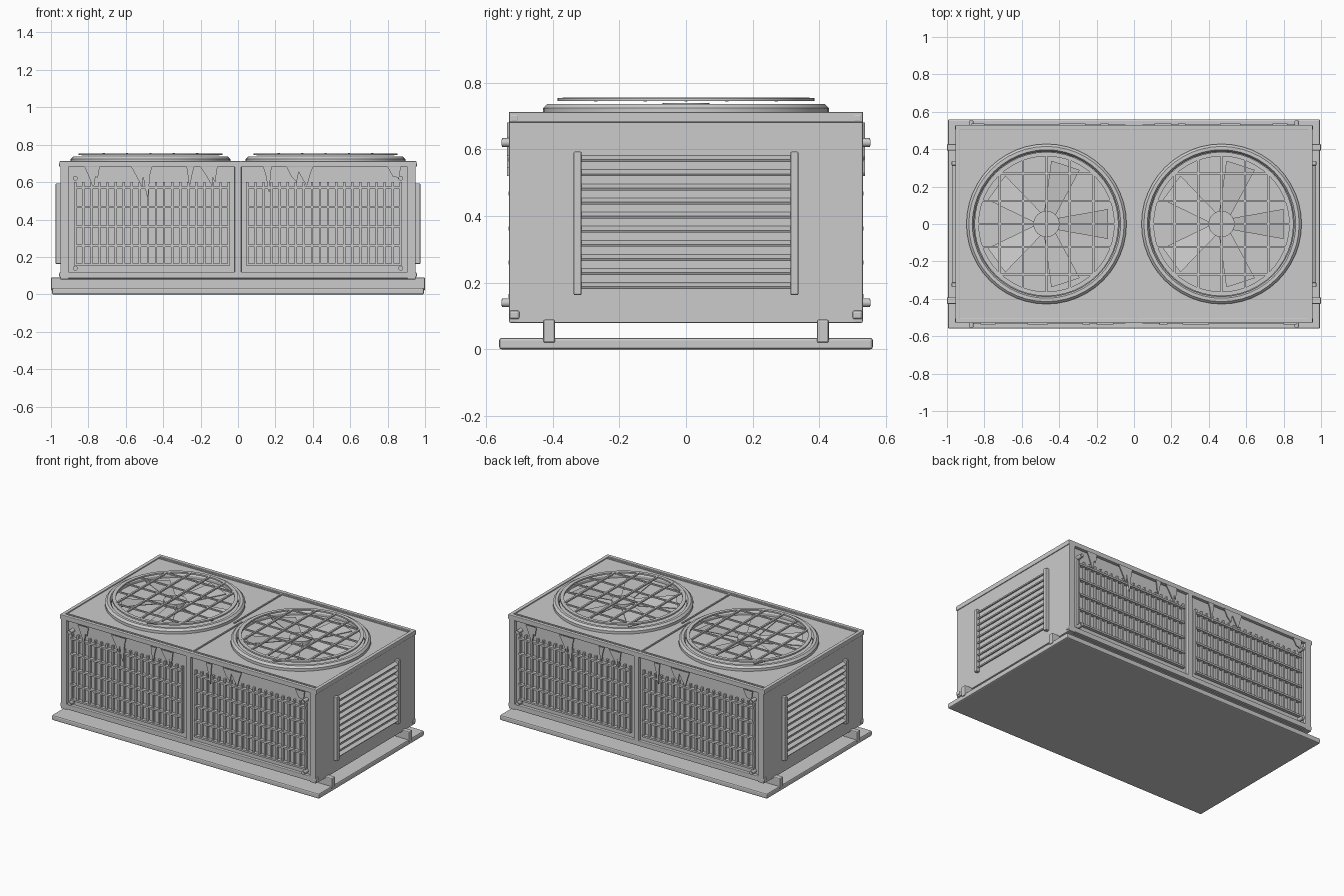
import bpy, bmesh
from math import pi, cos, sin, sqrt
from mathutils import Matrix, Vector

if "Cube" in bpy.data.objects:
    bpy.data.objects.remove(bpy.data.objects["Cube"])


def finish(bm, name, bevel=0.0, smooth=False):
    bmesh.ops.recalc_face_normals(bm, faces=bm.faces)
    me = bpy.data.meshes.new(name)
    bm.to_mesh(me)
    bm.free()
    ob = bpy.data.objects.new(name, me)
    bpy.context.collection.objects.link(ob)
    if bevel:
        m = ob.modifiers.new("bevel", 'BEVEL')
        m.width, m.segments, m.limit_method = bevel, 2, 'ANGLE'
    if smooth:
        bpy.ops.object.select_all(action='DESELECT')
        ob.select_set(True)
        bpy.context.view_layer.objects.active = ob
        bpy.ops.object.shade_smooth_by_angle()
    return ob


def add_box(bm, x0, x1, y0, y1, z0, z1, tilt=0.0):
    mat = (Matrix.Translation(((x0 + x1) / 2, (y0 + y1) / 2, (z0 + z1) / 2))
           @ Matrix.Rotation(tilt, 4, 'Y')
           @ Matrix.Diagonal((x1 - x0, y1 - y0, z1 - z0, 1)))
    bmesh.ops.create_cube(bm, size=1, matrix=mat)


def boxes(name, specs, bevel=0.0):
    bm = bmesh.new()
    for s in specs:
        add_box(bm, *s)
    return finish(bm, name, bevel)


def add_cyl(bm, c, r, depth, axis='Z', seg=16):
    rot = Matrix.Rotation(pi / 2, 4, 'X') if axis == 'Y' else Matrix()
    bmesh.ops.create_cone(bm, cap_ends=True, segments=seg, radius1=r, radius2=r,
                          depth=depth, matrix=Matrix.Translation(c) @ rot)


def lathe_ring(name, cx, prof, seg=48):
    bm = bmesh.new()
    rings = [[bm.verts.new((cx + r * cos(2 * pi * i / seg), r * sin(2 * pi * i / seg), z))
              for r, z in prof] for i in range(seg)]
    n = len(prof)
    for i in range(seg):
        a, b = rings[i], rings[(i + 1) % seg]
        for j in range(n):
            k = (j + 1) % n
            bm.faces.new((a[j], b[j], b[k], a[k]))
    return finish(bm, name, smooth=True)


def turned_copy(ob, name):
    """Opposite side: the unit repeats under a half turn about z."""
    c = ob.copy()
    c.name = name
    c.rotation_euler = (0, 0, pi)
    bpy.context.collection.objects.link(c)


# base slab, runners and cabinet
boxes("base_slab", [(-.995, .995, -.56, .56, 0, .035)], .008)
boxes("base_runners", [(-1, 1, s * .41 - .018, s * .41 + .018, .02, .09) for s in (-1, 1)], .006)
boxes("cabinet_body", [(-.95, .95, -.51, .51, .08, .705)], .003)

# top rim and overlapping centre seam
boxes("top_rim", [(-.955, .955, .505, .53, .68, .712), (-.955, .955, -.53, -.505, .68, .712),
                  (-.955, -.93, -.53, .53, .68, .712), (.93, .955, -.53, .53, .68, .712)], .004)
boxes("top_trim", [(-.925, .925, s * .492 - .006, s * .492 + .006, .70, .71) for s in (-1, 1)])
boxes("top_seam", [(-.02, -.011, -.02, .53, .70, .712), (.011, .02, -.53, .02, .70, .712)])

# front frame, grilles, bolts and streaks, repeated on the back
frame = boxes("front_frame", [(-.95, -.905, -.53, -.50, .08, .70), (.905, .95, -.53, -.50, .08, .70),
                              (-.018, .018, -.53, -.50, .085, .70),
                              (-.92, .92, -.53, -.50, .085, .12)], .004)
turned_copy(frame, "back_frame")

specs = []
for s in (-1, 1):
    cx = s * .46
    for i in range(20):
        x = cx - .41 + i * .82 / 19
        specs.append((x - .006, x + .006, -.526, -.508, .155, .60))
    for z in (.16, .26, .363, .467, .57):
        specs.append((cx - .415, cx + .415, -.532, -.508, z - .006, z + .006))
grille = boxes("front_coil_grille", specs)
turned_copy(grille, "back_coil_grille")

bm = bmesh.new()
for x in (-.87, .87):
    for z in (.14, .62):
        add_cyl(bm, (x, -.528, z), .013, .046, 'Y')
        add_cyl(bm, (x, -.543, z), .0095, .02, 'Y')
bolts = finish(bm, "front_bolts", smooth=True)
turned_copy(bolts, "back_bolts")

# each streak: top left x, top right x, tip x, tip z
streaks = [(-.82, -.75, -.775, .57), (-.78, -.74, -.755, .62), (-.57, -.50, -.515, .575),
           (-.53, -.46, -.485, .52), (-.275, -.235, -.26, .585), (-.20, -.14, -.135, .57),
           (-.15, -.11, -.125, .60), (.135, .18, .165, .545), (.26, .33, .31, .60),
           (.31, .40, .365, .58), (.80, .87, .855, .615)]
bm = bmesh.new()
for a, b, t, z in streaks:
    pts = [(a, .68), (b, .68), (b * .6 + t * .4, .64), (t + .004, z), (t - .004, z + .01),
           (a * .5 + t * .5, .63)]
    f = bm.faces.new([bm.verts.new((x, -.536, h)) for x, h in pts])
    ext = bmesh.ops.extrude_face_region(bm, geom=[f])
    bmesh.ops.translate(bm, vec=(0, .006, 0),
                        verts=[v for v in ext["geom"] if isinstance(v, bmesh.types.BMVert)])
drips = finish(bm, "front_streaks")
turned_copy(drips, "back_streaks")

# side louvres
slats = boxes("right_louvre_slats", [(.945, .972, -.315, .315, .187 + i * .0423, .195 + i * .0423, .5)
                                     for i in range(10)])
turned_copy(slats, "left_louvre_slats")
rails = boxes("right_louvre_rails", [(.945, .975, s * .325 - .012, s * .325 + .012, .163, .593)
                                     for s in (-1, 1)], .004)
turned_copy(rails, "left_louvre_rails")

# corner caps
boxes("corner_caps", [(sx * .942 - .014, sx * .942 + .014, sy * .514 - .016, sy * .514 + .016, z, z + .028)
                      for sx in (-1, 1) for sy in (-1, 1) for z in (.09, .68)], .008)

# two fans: shroud ring, guard ring and bars, hub, blades
for side, cx in (("left", -.468), ("right", .468)):
    lathe_ring(side + "_fan_shroud", cx, [(.428, .70), (.428, .723), (.415, .736), (.397, .736),
                                          (.388, .722), (.388, .70)])
    lathe_ring(side + "_guard_ring", cx, [(.385, .744), (.385, .754), (.362, .754), (.362, .744)])
    specs = []
    for o in (-.25, -.125, 0, .125, .25):
        h = sqrt(.37 ** 2 - o * o)
        specs.append((cx + o - .006, cx + o + .006, -h, h, .745, .755))
    for o in (-.27, -.122, 0, .122, .27):
        h = sqrt(.37 ** 2 - o * o)
        specs.append((cx - h, cx + h, o - .005, o + .005, .743, .752))
    boxes(side + "_guard_bars", specs)
    bm = bmesh.new()
    add_cyl(bm, (cx, 0, .719), .07, .038, seg=32)
    finish(bm, side + "_fan_hub", smooth=True)
    bm = bmesh.new()
    for i in range(5):
        rot = Matrix.Translation((cx, 0, 0)) @ Matrix.Rotation(i * 2 * pi / 5, 4, 'Z')
        pts = [(.05, -.03, .714), (.33, -.08, .714), (.33, .08, .73), (.05, .03, .73)]
        top = [bm.verts.new(rot @ Vector(p)) for p in pts]
        low = [bm.verts.new(v.co - Vector((0, 0, .004))) for v in top]
        bm.faces.new(top)
        bm.faces.new(low[::-1])
        for k in range(4):
            bm.faces.new((top[k], low[k], low[(k + 1) % 4], top[(k + 1) % 4]))
    finish(bm, side + "_fan_blades")
